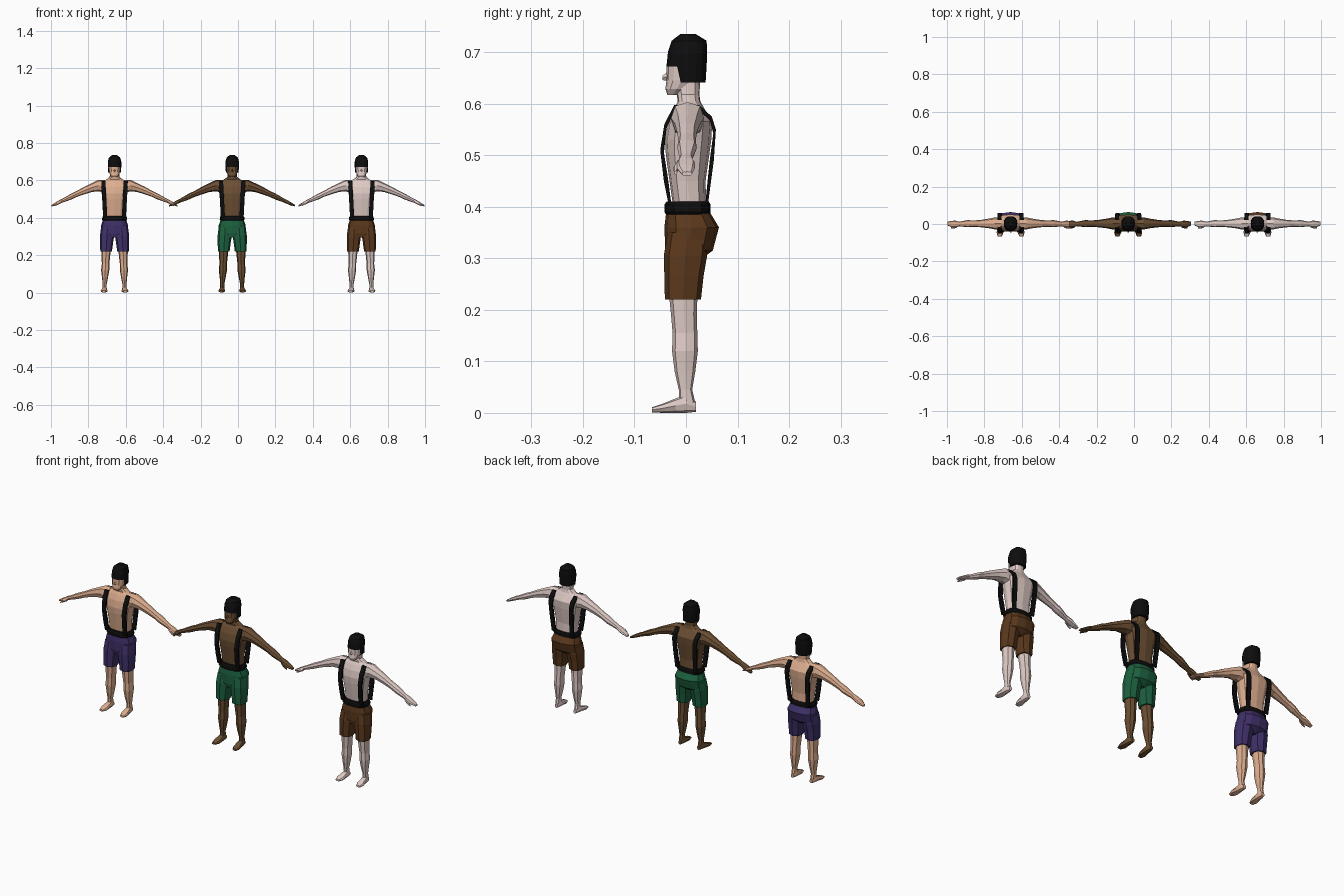
import bpy, bmesh, math
from mathutils import Vector

if "Cube" in bpy.data.objects:
    bpy.data.objects.remove(bpy.data.objects["Cube"], do_unlink=True)


def material(name, rgb):
    m = bpy.data.materials.new(name)
    m.use_nodes = True
    m.diffuse_color = (*rgb, 1)
    bsdf = m.node_tree.nodes["Principled BSDF"]
    bsdf.inputs["Base Color"].default_value = (*rgb, 1)
    bsdf.inputs["Roughness"].default_value = 0.8
    return m


def skin_rings(name, rings, mat, x, mirror=False, drop=None):
    """Join rings of points into a capped surface; drop removes faces by rule."""
    bm = bmesh.new()
    loops = [[bm.verts.new(p) for p in ring] for ring in rings]
    n = len(loops[0])
    for a, b in zip(loops, loops[1:]):
        for i in range(n):
            j = (i + 1) % n
            bm.faces.new((a[i], a[j], b[j], b[i]))
    bm.faces.new(loops[0])
    bm.faces.new(loops[-1])
    bmesh.ops.recalc_face_normals(bm, faces=bm.faces)
    if drop:
        gone = [f for f in bm.faces if drop(f.calc_center_median())]
        bmesh.ops.delete(bm, geom=gone, context="FACES")
    mesh = bpy.data.meshes.new(name)
    bm.to_mesh(mesh)
    bm.free()
    mesh.materials.append(mat)
    ob = bpy.data.objects.new(name, mesh)
    ob.location.x = x
    bpy.context.collection.objects.link(ob)
    if mirror:
        ob.modifiers.new("mirror", "MIRROR")
    return ob


def oval(axis, along, a, b, ra, rb, n, power):
    """Ring across an axis; a, b are its centre and ra, rb its radii."""
    pts = []
    for i in range(n):
        t = 2 * math.pi * i / n
        c, s = math.cos(t), math.sin(t)
        u = a + ra * math.copysign(abs(c) ** power, c)
        v = b + rb * math.copysign(abs(s) ** power, s)
        pts.append({"x": (along, u, v), "y": (u, along, v), "z": (u, v, along)}[axis])
    return pts


def loft(name, axis, rows, mat, x, n=8, power=0.8, **options):
    rings = [oval(axis, *row, n, power) for row in rows]
    return skin_rings(name, rings, mat, x, **options)


# Profiles: position along the axis, centre pair, radius pair
TORSO = [(.40, 0, .007, .053, .032), (.45, 0, .003, .056, .035), (.50, 0, .003, .063, .042),
         (.53, 0, .004, .069, .045), (.565, 0, .008, .077, .043), (.59, 0, .006, .07, .03),
         (.604, 0, .006, .045, .022), (.618, 0, .004, .026, .022), (.65, 0, .004, .024, .024)]
ARM = [(.05, .003, .568, .032, .035), (.085, .003, .572, .032, .031), (.12, .003, .562, .025, .024),
       (.165, .002, .544, .019, .02), (.2, .002, .528, .017, .016), (.23, .002, .514, .019, .016),
       (.275, 0, .493, .012, .011), (.295, 0, .484, .018, .01), (.315, 0, .474, .017, .008),
       (.337, .002, .464, .01, .004)]
LEG = [(.02, .053, .002, .011, .016), (.045, .053, -.001, .011, .013), (.08, .051, -.002, .016, .02),
       (.12, .05, -.002, .022, .025), (.155, .048, -.002, .02, .024), (.19, .047, -.004, .023, .025),
       (.25, .045, -.006, .027, .029)]
FOOT = [(.019, .052, .012, .008, .01), (0, .053, .018, .013, .018), (-.02, .054, .014, .015, .014),
        (-.045, .056, .009, .019, .009), (-.066, .058, .006, .011, .005)]
PELVIS = [(.295, 0, -.005, .04, .03), (.315, 0, .006, .072, .046), (.36, 0, .011, .072, .053),
          (.385, 0, .005, .063, .044), (.40, 0, .003, .057, .038)]
SHORT_LEG = [(.22, .045, -.006, .031, .035), (.265, .043, -.004, .035, .038),
             (.305, .04, -.001, .038, .042), (.35, .038, .004, .034, .04)]
BELT = [(.385, 0, .003, .063, .042), (.39, 0, .003, .067, .045),
        (.404, 0, .003, .065, .045), (.41, 0, .003, .06, .041)]
HEAD = [(.617, 0, -.026, .014, .01), (.628, 0, -.018, .024, .022), (.645, 0, -.008, .029, .03),
        (.672, 0, -.002, .032, .036), (.70, 0, 0, .03, .033)]
HOOD = [(.641, 0, .005, .034, .033), (.672, 0, .001, .036, .039), (.70, 0, .003, .036, .038),
        (.722, 0, .006, .03, .034), (.735, 0, .004, .013, .015)]
NOSE = [(-.032, 0, .654, .006, .011), (-.046, 0, .65, .004, .004)]
THUMB = [(.285, -.012, .484, .007, .007), (.305, -.02, .474, .005, .006), (.318, -.02, .466, .003, .004)]

# Suspender path in (y, z), front waist to back waist over the shoulder
STRAP = [(-.033, .40), (-.043, .45), (-.05, .51), (-.042, .56), (-.023, .597),
         (.026, .597), (.05, .575), (.058, .55), (.054, .49), (.042, .40)]


def strap(mat, x):
    rings = []
    for y, z in STRAP:
        inward = Vector((0, .004 - y, .47 - z)).normalized() * .009
        mid = .05 + .01 * (z - .4) / .2
        outer = Vector((mid, y, z))
        half = Vector((.011, 0, 0))
        rings.append([outer - half, outer + half, outer + half + inward, outer - half + inward])
    skin_rings("suspender", rings, mat, x, mirror=True)


def figure(x, flesh, cloth, black):
    # Bare body
    loft("torso_and_neck", "z", TORSO, flesh, x, n=12, power=.75)
    loft("arm", "x", ARM, flesh, x, mirror=True)
    loft("thumb", "x", THUMB, flesh, x, n=6, mirror=True)
    loft("leg", "z", LEG, flesh, x, mirror=True)
    loft("foot", "y", FOOT, flesh, x, mirror=True)
    loft("head", "z", HEAD, flesh, x, n=12)
    loft("nose", "y", NOSE, flesh, x, n=4, power=1)
    # Shorts, belt and suspenders
    loft("shorts_seat", "z", PELVIS, cloth, x, n=12)
    loft("shorts_leg", "z", SHORT_LEG, cloth, x, mirror=True)
    loft("belt", "z", BELT, black, x, n=12, power=.75)
    strap(black, x)
    # Hood with an open face below the brow
    loft("hood", "z", HOOD, black, x, n=16,
         drop=lambda c: c.z < .665 and c.y < -.008)


black = material("black", (.004, .004, .004))
figure(-.66, material("tan skin", (.74, .43, .28)), material("purple cloth", (.05, .03, .14)), black)
figure(-.031, material("brown skin", (.15, .078, .033)), material("green cloth", (.012, .12, .05)), black)
figure(.66, material("pale skin", (.74, .6, .56)), material("brown cloth", (.105, .04, .012)), black)
